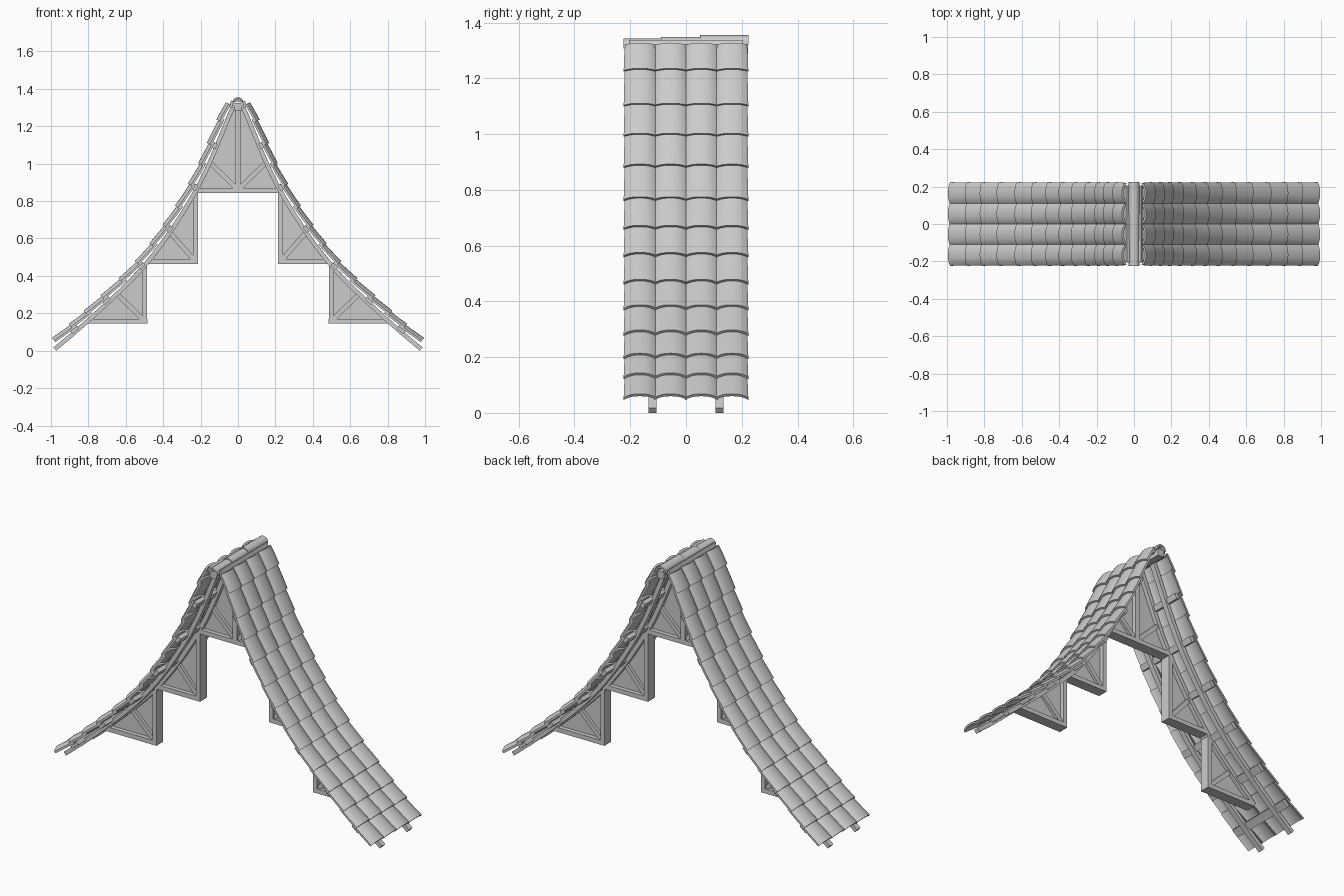
import bpy, bmesh, math
from mathutils import Vector

if "Cube" in bpy.data.objects:
    bpy.data.objects.remove(bpy.data.objects["Cube"])

# Inner roof line (x, z) of the right half, from eave to ridge
LINE = [(0.972, 0.0), (0.79, 0.155), (0.48, 0.46), (0.21, 0.86), (0.02, 1.29)]
ROWS = [.017, .092, .165, .248, .34, .435, .535, .635, .74, .86, .975, 1.085, 1.21, 1.305]


def slope(i):
    a, b = LINE[max(i - 1, 0)], LINE[min(i + 1, len(LINE) - 1)]
    return (b[0] - a[0]) / (b[1] - a[1])


def line_x(z):
    if z >= LINE[-1][1]:
        return LINE[-1][0] + slope(len(LINE) - 1) * (z - LINE[-1][1])
    i = max(k for k in range(len(LINE) - 1) if LINE[k][1] <= max(z, 0))
    (x0, z0), (x1, z1) = LINE[i], LINE[i + 1]
    h = z1 - z0
    t = (z - z0) / h
    return ((2*t**3 - 3*t*t + 1) * x0 + (t**3 - 2*t*t + t) * h * slope(i)
            + (3*t*t - 2*t**3) * x1 + (t**3 - t*t) * h * slope(i + 1))


def normal(z):
    e = .004
    z = max(z, e)
    return Vector((2 * e, line_x(z - e) - line_x(z + e))).normalized()


def at(z, d):
    """Point on the roof line pushed outwards by d."""
    n = normal(z)
    return (line_x(z) + n.x * d, z + n.y * d)


def finish(name, bm, mirror=True):
    bmesh.ops.recalc_face_normals(bm, faces=bm.faces)
    me = bpy.data.meshes.new(name)
    bm.to_mesh(me)
    bm.free()
    me.shade_smooth()
    me.set_sharp_from_angle(angle=math.radians(35))
    ob = bpy.data.objects.new(name, me)
    bpy.context.collection.objects.link(ob)
    if mirror:
        m = ob.modifiers.new("Mirror", 'MIRROR')
        m.use_mirror_merge = False
    return ob


def prism(bm, pts, y0, y1):
    """Extrude an xz outline along y."""
    a = [bm.verts.new((x, y0, z)) for x, z in pts]
    b = [bm.verts.new((x, y1, z)) for x, z in pts]
    bm.faces.new(a)
    bm.faces.new(b[::-1])
    for i in range(len(a)):
        j = (i + 1) % len(a)
        bm.faces.new((a[i], b[i], b[j], a[j]))


def bar(bm, p, q, w, y0, y1):
    p, q = Vector(p), Vector(q)
    d = (q - p).normalized() * w / 2
    s = Vector((-d.y, d.x))
    prism(bm, [p + s, q + s, q - s, p - s], y0, y1)


def strip(z0, z1, d0, d1, n=16):
    zs = [z0 + (z1 - z0) * i / n for i in range(n + 1)]
    return [at(z, d0) for z in zs] + [at(z, d1) for z in reversed(zs)]


# Arched overlapping roof tiles
bm = bmesh.new()
N, T = 10, .011
for r in range(len(ROWS) - 1):
    za, zb = ROWS[r], ROWS[r + 1] + (.015 if r < len(ROWS) - 2 else 0)
    for c in range(4):
        yc = -.165 + .11 * c
        rings = []
        for z, lift, hw in ((za, .009, .0585), ((za + zb) / 2, .004, .057), (zb, -.002, .054)):
            top, bot = [], []
            for k in range(N + 1):
                u = -math.cos(math.pi * k / N)
                d = .029 + lift + .018 * (1 - abs(u) ** 2.6)
                for lst, dd in ((top, d + T), (bot, d)):
                    x, zz = at(z, dd)
                    lst.append(bm.verts.new((x, yc + u * hw, zz)))
            rings.append(top + bot[::-1])
        L = len(rings[0])
        for p, q in zip(rings, rings[1:]):
            for i in range(L):
                j = (i + 1) % L
                bm.faces.new((p[i], p[j], q[j], q[i]))
        for ring in (rings[0], rings[-1]):
            for k in range(N):
                bm.faces.new((ring[k], ring[k + 1], ring[L - 2 - k], ring[L - 1 - k]))
finish("roof_tiles", bm)

# Curved rafters, two per slope
bm = bmesh.new()
for y in (-.12, .12):
    prism(bm, strip(0, 1.3, 0, .023), y - .015, y + .015)
finish("rafters", bm)

# Purlins across the rafters
bm = bmesh.new()
for z in ROWS[1::2]:
    prism(bm, strip(z - .012, z + .018, .012, .034, 1), -.205, .205)
finish("purlins", bm)

# Stepped truss: curved top chord, beams, posts and braces
Y = .03
bm = bmesh.new()
prism(bm, strip(.148, 1.3, 0, .023), -Y, Y)
for x0, x1, z in ((.485, .805, .158), (.215, .49, .477), (0, .22, .857)):
    bar(bm, (x0, z), (x1, z), .025, -Y, Y)
for x, z0, z1 in ((.498, .146, .455), (.227, .465, .85)):
    bar(bm, (x, z0), (x, z1), .025, -Y, Y)
for p, z in (((.5, .16), .295), ((.23, .48), .625), ((.005, .865), 1.0)):
    bar(bm, p, at(z, .005), .025, -.022, .022)
finish("truss_frame", bm)

# Thin infill panels behind the braces
bm = bmesh.new()
for x, z0, z1 in ((.498, .158, .45), (.227, .477, .835), (0, .857, 1.29)):
    curve = [at(z0 + (z1 - z0) * i / 10, .008) for i in range(11)]
    tail = [(x, z1), (x, z0)]
    prism(bm, curve + tail, -.006, .006)
finish("truss_panels", bm)

# King post under the ridge
bm = bmesh.new()
bar(bm, (0, .85), (0, 1.3), .028, -Y, Y)
finish("king_post", bm, False)

# Ridge beam
bm = bmesh.new()
bar(bm, (0, 1.285), (0, 1.325), .04, -.22, .222)
finish("ridge_beam", bm, False)

# Three half-round ridge tiles, each lapping the one before
bm = bmesh.new()
for i, (y0, y1) in enumerate(((-.225, -.075), (-.09, .065), (.05, .225))):
    zc, R, r = 1.313 + i * .006, .03, .02
    arc = [math.radians(-10 + 200 * k / 14) for k in range(15)]
    out = [(R * math.cos(a), zc + R * math.sin(a)) for a in arc]
    inn = [(r * math.cos(a), zc + r * math.sin(a)) for a in reversed(arc)]
    prism(bm, out + inn, y0, y1)
finish("ridge_tiles", bm, False)
